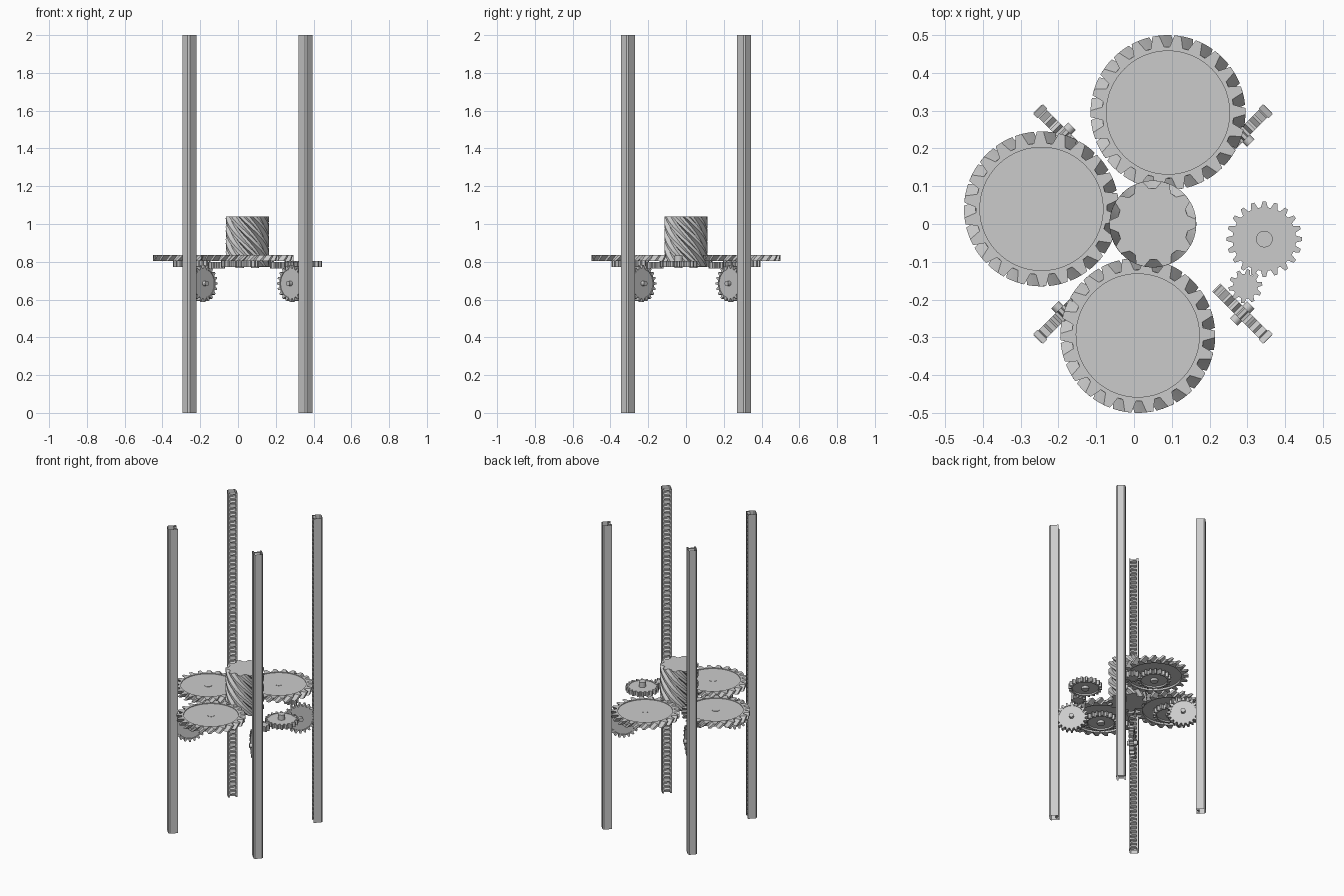
import bpy
import bmesh
from math import pi, cos, sin, radians
from mathutils import Matrix

if "Cube" in bpy.data.objects:
    bpy.data.objects.remove(bpy.data.objects["Cube"])

T = Matrix.Translation
CENTRE = T((0.05, 0, 0))


def finish(name, bm, matrix, angle=30):
    bmesh.ops.transform(bm, matrix=matrix, verts=bm.verts)
    bmesh.ops.recalc_face_normals(bm, faces=bm.faces)
    me = bpy.data.meshes.new(name)
    bm.to_mesh(me)
    bm.free()
    ob = bpy.data.objects.new(name, me)
    bpy.context.collection.objects.link(ob)
    bpy.context.view_layer.objects.active = ob
    for o in bpy.context.selected_objects:
        o.select_set(False)
    ob.select_set(True)
    bpy.ops.object.shade_smooth_by_angle(angle=radians(angle))
    return ob


def gear(name, matrix, teeth, tip, root, z0, z1, twist=0.0, steps=1,
         rim=None, recess=(0.0, 0.0), phase=0.0):
    """Toothed wheel: lofted tooth outline, optional rim and sunken web."""
    n = teeth * 4
    cut = (0.0, 0.2, 0.5, 0.7)
    rad = (root, tip, tip, root)
    bm = bmesh.new()

    def outline(z, turn):
        return [bm.verts.new((rad[i % 4] * cos(a), rad[i % 4] * sin(a), z))
                for i in range(n)
                for a in [2 * pi * (i // 4 + cut[i % 4] - 0.35) / teeth + turn + phase]]

    def circle(r, z, turn):
        return [bm.verts.new((r * cos(a), r * sin(a), z))
                for i in range(n)
                for a in [2 * pi * (i // 4 + cut[i % 4] - 0.35) / teeth + turn + phase]]

    rings = []
    if rim:
        rings += [circle(rim, z0 + recess[0], 0), circle(rim, z0, 0)]
    for s in range(steps + 1):
        f = s / steps
        rings.append(outline(z0 + (z1 - z0) * f, twist * f))
    if rim:
        rings += [circle(rim, z1, twist), circle(rim, z1 - recess[1], twist)]
    for a, b in zip(rings, rings[1:]):
        for i in range(n):
            j = (i + 1) % n
            bm.faces.new((a[i], a[j], b[j], b[i]))
    for ring in (rings[0], rings[-1]):
        c = bm.verts.new((0, 0, ring[0].co.z))
        for i in range(n):
            bm.faces.new((ring[i], ring[(i + 1) % n], c))
    return finish(name, bm, matrix)


def rod(name, matrix, r, z0, z1):
    bm = bmesh.new()
    bmesh.ops.create_cone(bm, cap_ends=True, segments=24, radius1=r, radius2=r,
                          depth=z1 - z0, matrix=T((0, 0, (z0 + z1) / 2)))
    return finish(name, bm, matrix)


def rack(name, matrix):
    """Open-ended channel post with a toothed strip set in its slot."""
    bm = bmesh.new()
    half = [(0.430, 0.018), (0.411, 0.018), (0.411, 0.028), (0.459, 0.028), (0.467, 0.020)]
    prof = half + [(x, -y) for x, y in reversed(half)]
    lo = [bm.verts.new((x, y, 0)) for x, y in prof]
    hi = [bm.verts.new((x, y, 2)) for x, y in prof]
    for i in range(len(prof) - 1):
        bm.faces.new((lo[i], lo[i + 1], hi[i + 1], hi[i]))
    count = 70
    p = 2 / count
    path = []
    for k in range(count):
        path += [(0.430, k * p), (0.430, (k + 0.3) * p),
                 (0.414, (k + 0.5) * p), (0.414, (k + 0.8) * p)]
    path.append((0.430, 2))
    left = [bm.verts.new((x, 0.018, z)) for x, z in path]
    right = [bm.verts.new((x, -0.018, z)) for x, z in path]
    for i in range(len(path) - 1):
        bm.faces.new((left[i], left[i + 1], right[i + 1], right[i]))
    return finish(name, bm, matrix)


# central long helical gear
gear("central_helical_gear", CENTRE, 10, 0.115, 0.094, 0.775, 1.04, twist=-2.5, steps=24)

for k in range(4):
    turn = CENTRE @ Matrix.Rotation(k * pi / 2, 4, 'Z')
    axle = turn @ T((0.295, -0.04, 0))

    # large helical wheel (absent on one station)
    if k:
        gear(f"large_helical_gear_{k}", axle, 22, 0.205, 0.174, 0.803, 0.835, twist=0.16,
             steps=4, rim=0.163, recess=(0.012, 0.004))

    # small spur wheel and hub below it
    gear(f"spur_gear_{k}", axle, 20, 0.1, 0.084, 0.773, 0.803, rim=0.079,
         recess=(0.010, 0.003))
    rod(f"spur_hub_{k}", axle, 0.022, 0.768, 0.833)

    # idler pinion
    pin = turn @ T((0.245, -0.165, 0))
    gear(f"pinion_{k}", pin, 10, 0.045, 0.033, 0.765, 0.800, rim=0.027,
         recess=(0.002, 0.002), phase=0.15)

    # upright wheel that climbs the rack, with its short shaft
    diag = turn @ Matrix.Rotation(-pi / 4, 4, 'Z')
    upright = diag @ T((0.3345, 0, 0.685)) @ Matrix.Rotation(-pi / 2, 4, 'X')
    gear(f"climbing_gear_{k}", upright, 20, 0.097, 0.081, -0.015, 0.015, rim=0.075,
         recess=(0.004, 0.004))
    rod(f"climbing_shaft_{k}", upright, 0.014, -0.032, 0.032)

    # toothed corner post
    rack(f"rack_post_{k}", diag)
